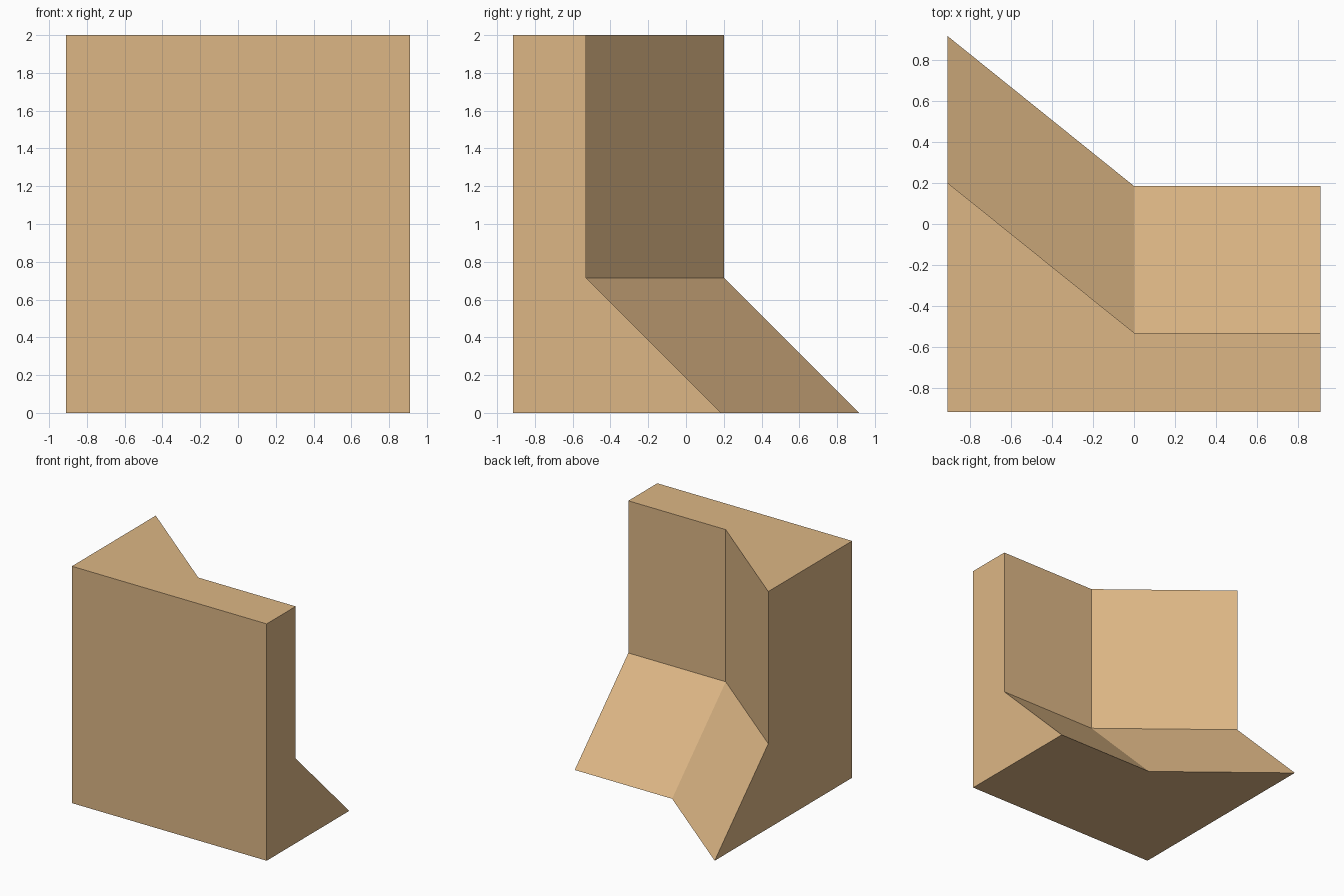
import bpy, bmesh

if "Cube" in bpy.data.objects:
    bpy.data.objects.remove(bpy.data.objects["Cube"])

# Footprint: straight front, back edge stepping out diagonally on the left
FRONT = [(-0.91, -0.917), (0.91, -0.917)]
BACK = [(0.91, -0.53), (0, -0.53), (-0.91, 0.202)]
# (height, how far the back edge is pushed outward)
LEVELS = [(0, 0.715), (0.715, 0), (2, 0)]

wood = bpy.data.materials.new("tan")
wood.diffuse_color = (0.72, 0.47, 0.235, 1)
wood.use_nodes = True
wood.node_tree.nodes["Principled BSDF"].inputs["Base Color"].default_value = wood.diffuse_color

# Block lofted through the levels, with a sloping foot at the back
bm = bmesh.new()
rings = []
for z, push in LEVELS:
    pts = FRONT + [(x, y + push) for x, y in BACK]
    rings.append([bm.verts.new((x, y, z)) for x, y in pts])
n = len(rings[0])
for low, high in zip(rings, rings[1:]):
    for i in range(n):
        j = (i + 1) % n
        bm.faces.new((low[i], low[j], high[j], high[i]))
bm.faces.new(rings[0][::-1])
bm.faces.new(rings[-1])

# Merge the flat front and side faces split at the foot height
bmesh.ops.recalc_face_normals(bm, faces=bm.faces)
flat = [e for e in bm.edges if len(e.link_faces) == 2 and e.calc_face_angle() < 0.001]
bmesh.ops.dissolve_edges(bm, edges=flat, use_verts=False)

mesh = bpy.data.meshes.new("wall_block")
bm.to_mesh(mesh)
bm.free()
mesh.materials.append(wood)
block = bpy.data.objects.new("wall_block", mesh)
bpy.context.collection.objects.link(block)
